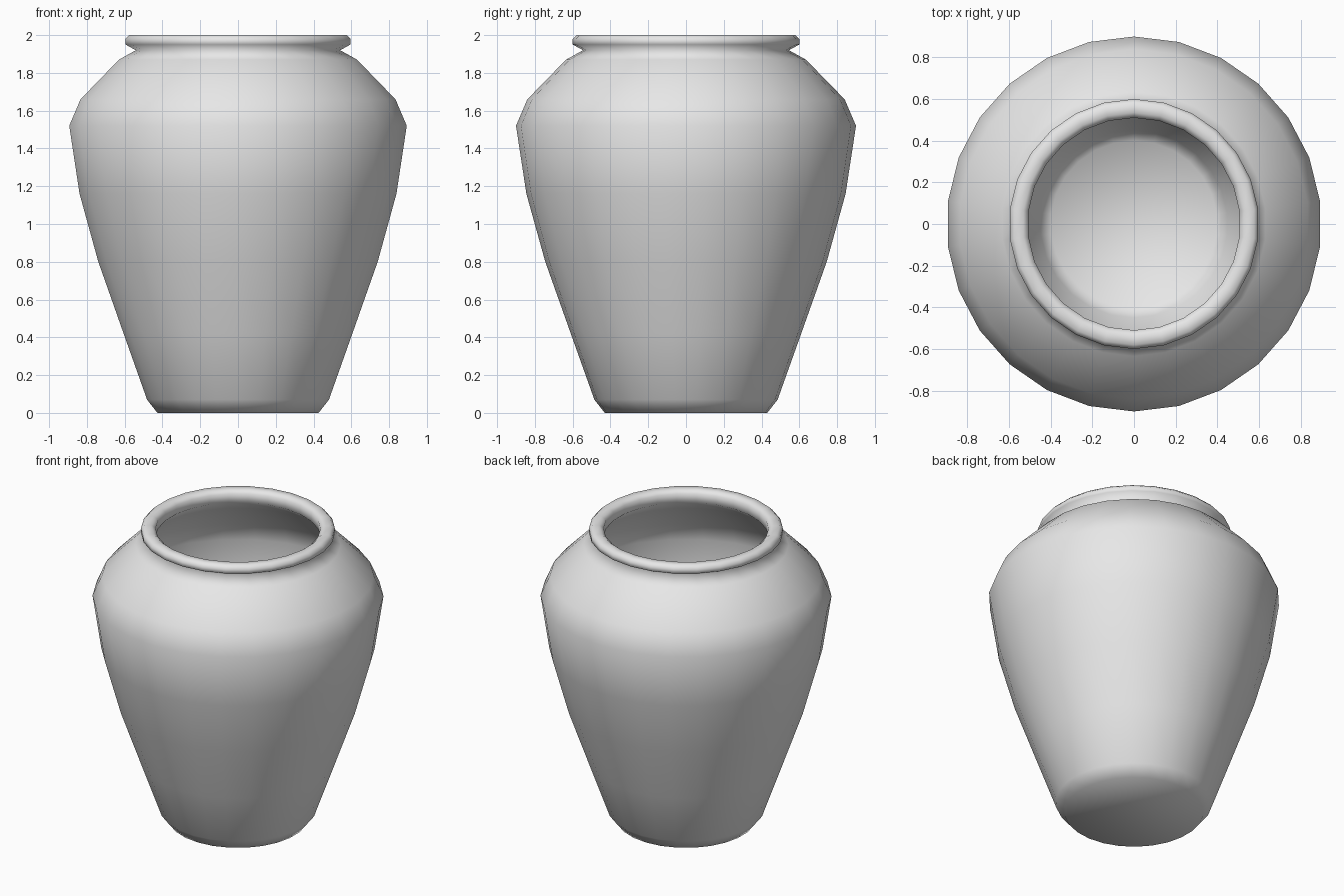
import bpy
import bmesh
from math import sin, cos, tau

SIDES = 26

cube = bpy.data.objects.get("Cube")
if cube:
    bpy.data.objects.remove(cube, do_unlink=True)

# Plain grey clay
clay = bpy.data.materials.new("grey_clay")
clay.use_nodes = True
grey = (0.8, 0.8, 0.8, 1)
clay.diffuse_color = grey
clay.node_tree.nodes["Principled BSDF"].inputs["Base Color"].default_value = grey

# Wall sections as (radius, height): outside going up, lip, inside going down
outside = [(0.43, 0), (0.485, 0.07), (0.61, 0.42), (0.745, 0.8),
           (0.845, 1.16), (0.9, 1.52), (0.84, 1.66), (0.635, 1.87)]
lip = [(0.545, 1.92), (0.6, 1.95), (0.6, 1.98), (0.58, 2),
       (0.535, 2), (0.51, 1.98), (0.51, 1.92)]
inside = [(0.6, 1.84), (0.79, 1.64), (0.85, 1.51), (0.795, 1.16),
          (0.695, 0.8), (0.56, 0.42), (0.45, 0.11), (0.4, 0.05)]


def lathe(name, profile, material):
    """Turn a profile around z and close both ends with flat caps."""
    bm = bmesh.new()
    rings = []
    for r, z in profile:
        rings.append([bm.verts.new((r * sin(tau * i / SIDES),
                                    r * cos(tau * i / SIDES), z))
                      for i in range(SIDES)])
    for low, high in zip(rings, rings[1:]):
        for i in range(SIDES):
            j = (i + 1) % SIDES
            bm.faces.new((low[i], low[j], high[j], high[i]))
    bm.faces.new(rings[0])
    bm.faces.new(rings[-1])
    bmesh.ops.recalc_face_normals(bm, faces=bm.faces)
    for face in bm.faces:
        face.smooth = True
    mesh = bpy.data.meshes.new(name)
    bm.to_mesh(mesh)
    bm.free()
    mesh.materials.append(material)
    obj = bpy.data.objects.new(name, mesh)
    bpy.context.collection.objects.link(obj)
    return obj


# Hollow jar with base, shoulder and rolled lip
lathe("jar", outside + lip + inside, clay)
